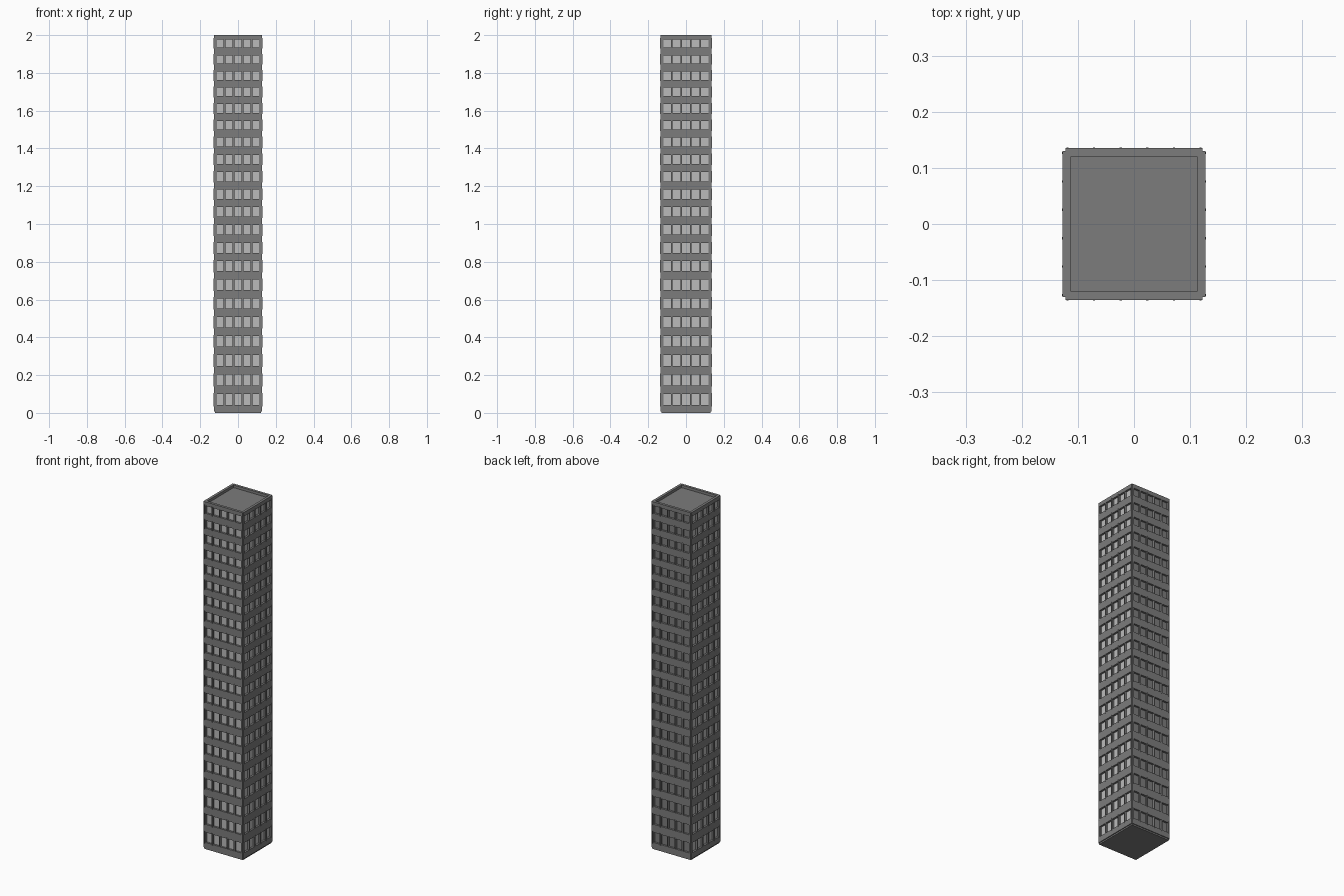
import bpy, bmesh

if "Cube" in bpy.data.objects:
    bpy.data.objects.remove(bpy.data.objects["Cube"])

HX, HY, TOP, BASE = 0.127, 0.135, 2.0, 0.008   # facade half sizes
SKIN = 0.005                                   # facade projection past core corners
RECESS = 0.011                                 # glass depth behind facade
ROWS, COLS = 21, 5

def mat(name, g):
    m = bpy.data.materials.new(name)
    m.diffuse_color = (g, g, g, 1)
    m.use_nodes = True
    m.node_tree.nodes["Principled BSDF"].inputs["Base Color"].default_value = m.diffuse_color
    return m

WALL, GLASS = mat("concrete", 0.2), mat("glass", 0.5)

def add_box(bm, lo, hi):
    r = bmesh.ops.create_cube(bm, size=1)
    for v in r["verts"]:
        for k in range(3):
            v.co[k] = lo[k] if v.co[k] < 0 else hi[k]

def make(name, boxes, m):
    bm = bmesh.new()
    for lo, hi in boxes:
        add_box(bm, lo, hi)
    me = bpy.data.meshes.new(name)
    bm.to_mesh(me)
    bm.free()
    me.materials.append(m)
    ob = bpy.data.objects.new(name, me)
    bpy.context.collection.objects.link(ob)
    return ob

# Window rows: storeys get slightly shorter towards the top
rows = []
for i in range(ROWS):
    c = 0.07 + 0.1045 * i - 0.00051 * i * i
    h = 0.058 - 0.00075 * i
    rows.append((c - h / 2, c + h / 2))
levels = [BASE] + [z for r in rows for z in r] + [TOP]
bands = list(zip(levels[0::2], levels[1::2]))

def on_side(axis, s, a0, a1, d0, d1, z0, z1):
    """Box on a facade: a = along the facade, d = distance from centre."""
    o = sorted((s * d0, s * d1))
    if axis == "y":
        return (a0, o[0], z0), (a1, o[1], z1)
    return (o[0], a0, z0), (o[1], a1, z1)

def facade(name, axis, s, glass):
    half, dist = (HX, HY) if axis == "y" else (HY, HX)
    w = half - SKIN
    back = dist - RECESS
    edge = w - 0.008
    pitch = (2 * edge + 0.009) / COLS
    piers = [-edge - 0.0045 + pitch * k for k in range(COLS + 1)]
    # Spandrel bands and piers between the windows
    boxes = [on_side(axis, s, -w, w, back - 0.004, dist, *b) for b in bands]
    for z0, z1 in rows:
        for k, p in enumerate(piers):
            a0 = -w if k == 0 else p - 0.0045
            a1 = w if k == COLS else p + 0.0045
            boxes.append(on_side(axis, s, a0, a1, back - 0.004, dist - 0.001, z0, z1))
    make(name + "_wall", boxes, WALL)
    # Slim mullion ribs, one per storey
    make(name + "_mullions", [on_side(axis, s, p - 0.002, p + 0.002, dist - 0.002, dist + 0.0015,
         z0 - 0.006, z1 + 0.006) for z0, z1 in rows for p in piers], WALL)
    # Window panes
    make(name + "_windows", [on_side(axis, s, p + 0.0045, p + pitch - 0.0045, back - 0.004, back, z0, z1)
         for z0, z1 in rows for p in piers[:-1]], glass)

facade("front", "y", -1, GLASS)
facade("back", "y", 1, WALL)
facade("left", "x", -1, GLASS)
facade("right", "x", 1, GLASS)

# Core up to the sunken roof
cx, cy = HX - RECESS - 0.003, HY - RECESS - 0.003
make("core", [((-cx, -cy, 0), (cx, cy, TOP - 0.015))], WALL)

# Corner posts and base plinth
px, py = HX - SKIN, HY - SKIN
make("corner_posts", [((min(a * px, a * (px - 0.009)), min(b * py, b * (py - 0.009)), 0.0),
                       (max(a * px, a * (px - 0.009)), max(b * py, b * (py - 0.009)), TOP))
                      for a in (-1, 1) for b in (-1, 1)], WALL)
make("plinth", [((-px, -py, 0), (px, py, BASE + 0.002))], WALL)
